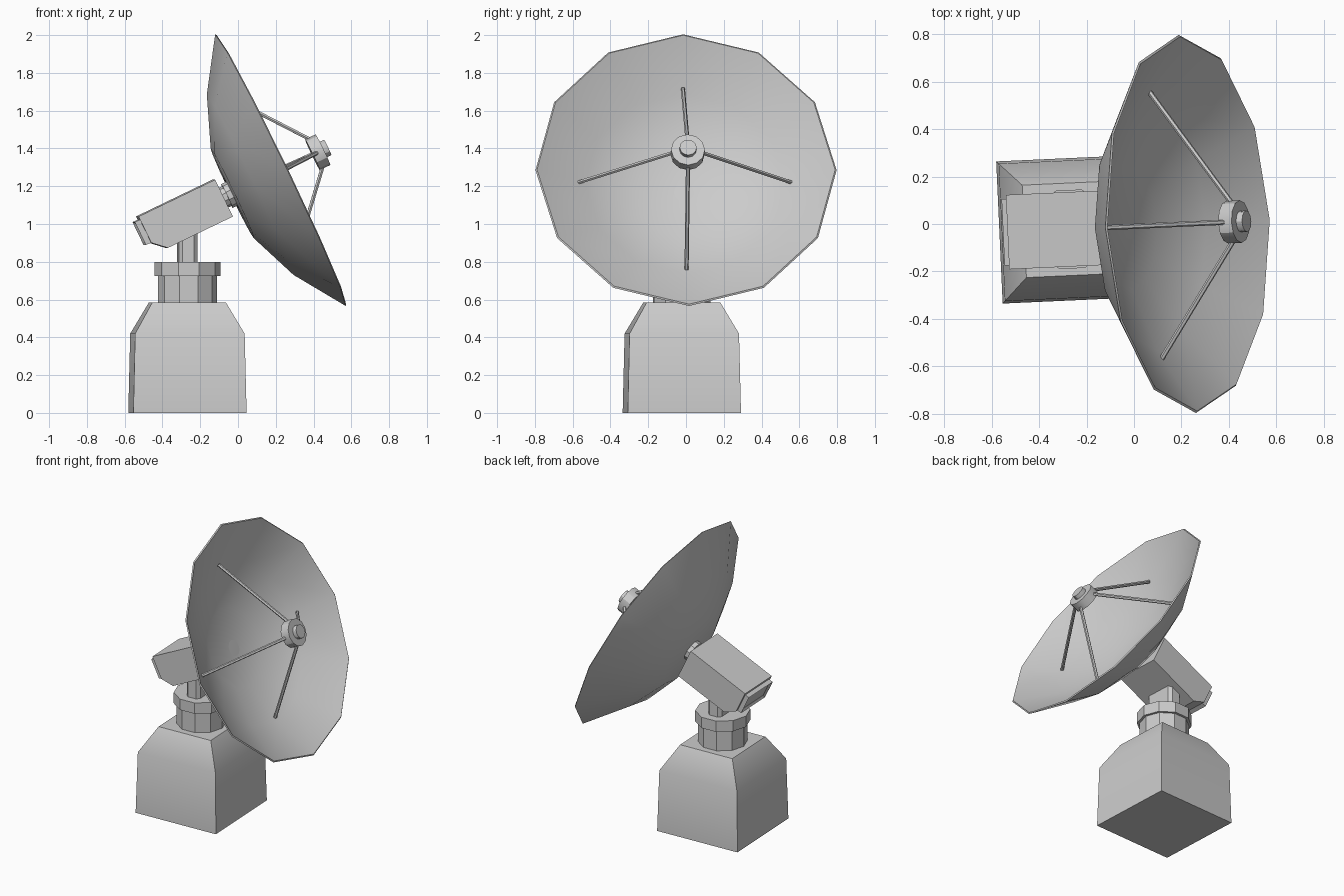
import bpy, bmesh, math
from mathutils import Matrix, Vector

if "Cube" in bpy.data.objects:
    bpy.data.objects.remove(bpy.data.objects["Cube"])

# Whole model is turned slightly about z; the dish frame has local z along the
# aiming axis, local x up the dish face, origin at the rim centre.
TURN = Matrix.Translation((0, -0.01, 0)) @ Matrix.Rotation(math.radians(2.6), 4, 'Z')
A, B = math.cos(math.radians(25.7)), math.sin(math.radians(25.7))
AIM = TURN @ Matrix(((-B, 0, A, 0.225), (0, -1, 0, 0), (A, 0, B, 1.285), (0, 0, 0, 1)))
STAND = TURN @ Matrix.Translation((-0.268, 0, 0))


def finish(name, bm, matrix, angle=30):
    bmesh.ops.recalc_face_normals(bm, faces=bm.faces)
    me = bpy.data.meshes.new(name)
    bm.to_mesh(me)
    bm.free()
    me.transform(matrix)
    ob = bpy.data.objects.new(name, me)
    bpy.context.collection.objects.link(ob)
    bpy.ops.object.select_all(action='DESELECT')
    ob.select_set(True)
    bpy.context.view_layer.objects.active = ob
    bpy.ops.object.shade_smooth_by_angle(angle=math.radians(angle))
    return ob


def lathe(name, profile, sides, matrix, angle=30, scale=1.0, start=0.0):
    """Revolve (radius, height) points around local z; radius 0 is a pole."""
    bm = bmesh.new()
    rings = []
    for r, h in profile:
        if r == 0:
            rings.append([bm.verts.new((0, 0, h))] * sides)
        else:
            rings.append([bm.verts.new((scale * r * math.cos(start + math.tau * i / sides),
                                        scale * r * math.sin(start + math.tau * i / sides), h))
                          for i in range(sides)])
    for lo, hi in zip(rings, rings[1:]):
        for i in range(sides):
            j = (i + 1) % sides
            bm.faces.new(list(dict.fromkeys((lo[i], lo[j], hi[j], hi[i]))))
    for ring in (rings[0], rings[-1]):
        if ring[0] is not ring[1]:
            bm.faces.new(ring)
    return finish(name, bm, matrix, angle)


def rod(name, a, b, r, matrix):
    a, b = Vector(a), Vector(b)
    d = b - a
    m = Matrix.Translation(a) @ d.to_track_quat('Z', 'Y').to_matrix().to_4x4()
    return lathe(name, [(r, 0), (r, d.length)], 6, matrix @ m)


# Tapered square pedestal
lathe("pedestal", [(0.30, 0), (0.29, 0.42), (0.195, 0.585)], 4, STAND, 40,
      scale=math.sqrt(2), start=math.pi / 4)

# Turntable neck and collar
lathe("turntable_neck", [(0.157, 0.57), (0.157, 0.73)], 10, STAND)
lathe("turntable_collar", [(0.174, 0.725), (0.174, 0.80)], 10, STAND)

# Support post, bevelled block under the motor housing
bm = bmesh.new()
bmesh.ops.create_cube(bm, size=1, matrix=Matrix.Translation((0, 0, 0.88))
                      @ Matrix.Diagonal((0.10, 0.22, 0.18, 1)))
bmesh.ops.bevel(bm, geom=[e for e in bm.edges if abs(e.verts[0].co.z - e.verts[1].co.z) > 0.1],
                offset=0.02, segments=1, affect='EDGES')
finish("support_post", bm, STAND)

# Motor housing: side profile extruded across, with raised, recessed rear cover
bm = bmesh.new()
prof = [(0.108, -0.79), (0.108, -0.34), (-0.109, -0.34), (-0.109, -0.722), (-0.046, -0.79)]
face = bm.faces.new([bm.verts.new((t, -0.157, s)) for t, s in prof])
new = bmesh.ops.extrude_face_region(bm, geom=[face])['geom']
bmesh.ops.translate(bm, vec=(0, 0.314, 0), verts=[v for v in new if isinstance(v, bmesh.types.BMVert)])
bmesh.ops.recalc_face_normals(bm, faces=bm.faces)
finish("motor_housing", bm, AIM)

bm = bmesh.new()
bmesh.ops.create_cube(bm, size=1, matrix=Matrix.Translation((0.022, 0, -0.80))
                      @ Matrix.Diagonal((0.135, 0.28, 0.04, 1)))
bm.faces.ensure_lookup_table()
rear = min(bm.faces, key=lambda f: f.calc_center_median().z)
bmesh.ops.inset_region(bm, faces=[rear], thickness=0.02)
bmesh.ops.translate(bm, vec=(0, 0, 0.012), verts=rear.verts)
finish("rear_cover", bm, AIM)

# Shaft joining the housing to the dish
lathe("dish_shaft", [(0.058, -0.36), (0.058, -0.315), (0.07, -0.315), (0.07, -0.275)], 10, AIM)

# Thin twelve-sided reflector dish
lathe("dish", [(0, -0.288), (0.265, -0.283), (0.53, -0.178), (0.798, 0), (0.79, 0.006),
               (0.53, -0.166), (0.265, -0.271), (0, -0.276)], 12, AIM, 35)

# Feed receiver: drum with a small nose
lathe("feed_drum", [(0.09, 0.188), (0.09, 0.25)], 12, AIM)
lathe("feed_nose", [(0.045, 0.24), (0.045, 0.278)], 12, AIM)

# Four feed struts from the dish to the drum
for i, (reach, depth) in enumerate([(0.545, -0.14), (0.565, -0.15), (0.50, -0.175), (0.565, -0.15)]):
    c, s = math.cos(i * math.pi / 2), math.sin(i * math.pi / 2)
    rod(f"feed_strut_{i + 1}", (reach * c, reach * s, depth), (0.075 * c, 0.075 * s, 0.215), 0.011, AIM)
